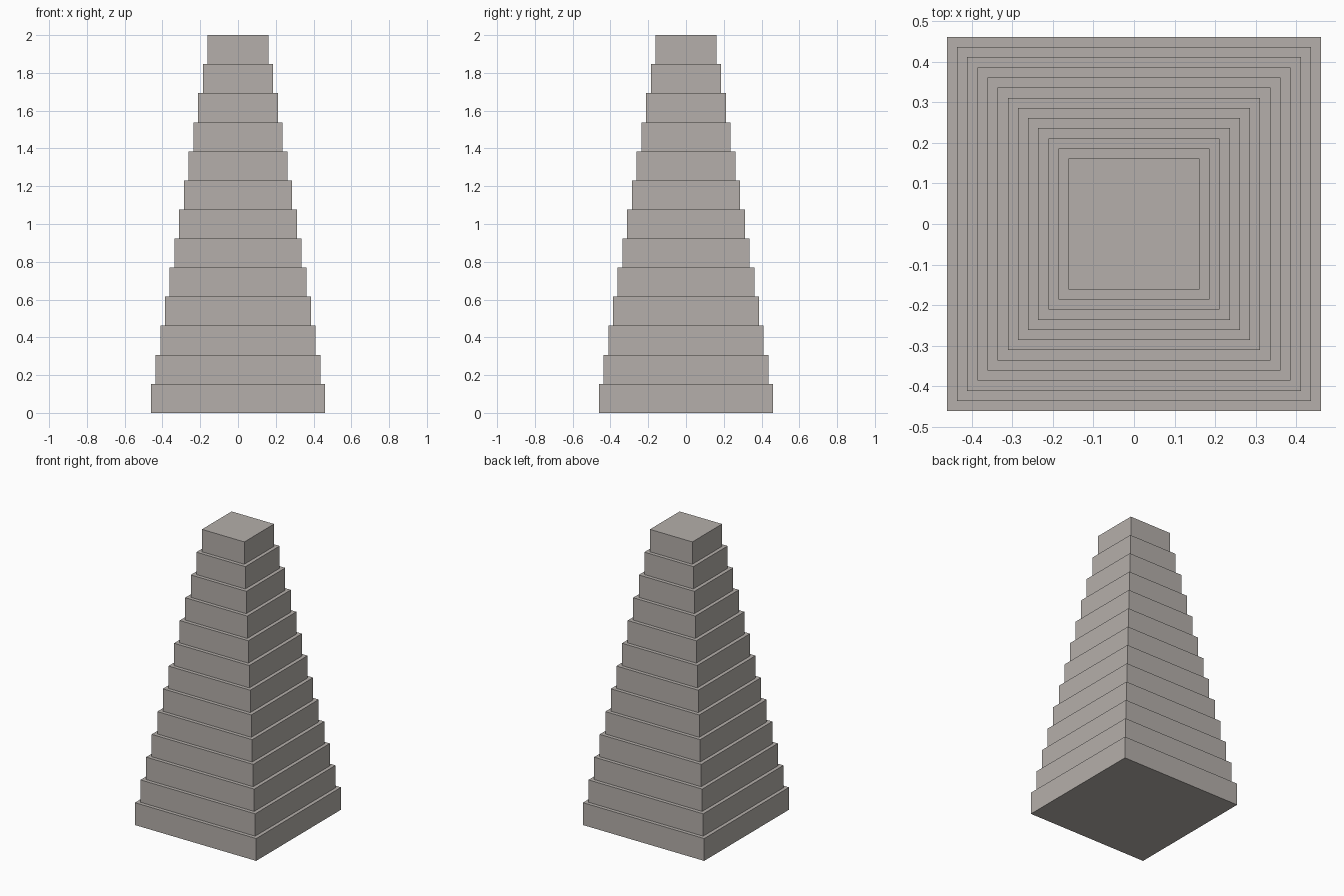
import bpy

cube = bpy.data.objects.get("Cube")
if cube:
    bpy.data.objects.remove(cube, do_unlink=True)

TIERS = 13
HEIGHT = 2.0 / TIERS
BASE_HALF = 0.4615
STEP_IN = 0.025

# Warm grey stone
stone = bpy.data.materials.new("warm_grey_stone")
stone.use_nodes = True
colour = (0.46, 0.43, 0.405, 1.0)
stone.diffuse_color = colour
stone.node_tree.nodes["Principled BSDF"].inputs["Base Color"].default_value = colour


def add_tier(index):
    """One square slab, each narrower than the slab below it."""
    width = 2 * (BASE_HALF - STEP_IN * index)
    bpy.ops.mesh.primitive_cube_add(size=1, location=(0, 0, HEIGHT * (index + 0.5)))
    tier = bpy.context.object
    tier.name = f"tier_{index + 1}"
    tier.scale = (width, width, HEIGHT)
    bpy.ops.object.transform_apply(location=False, rotation=False, scale=True)
    tier.data.materials.append(stone)


# Stepped tower
for i in range(TIERS):
    add_tier(i)
